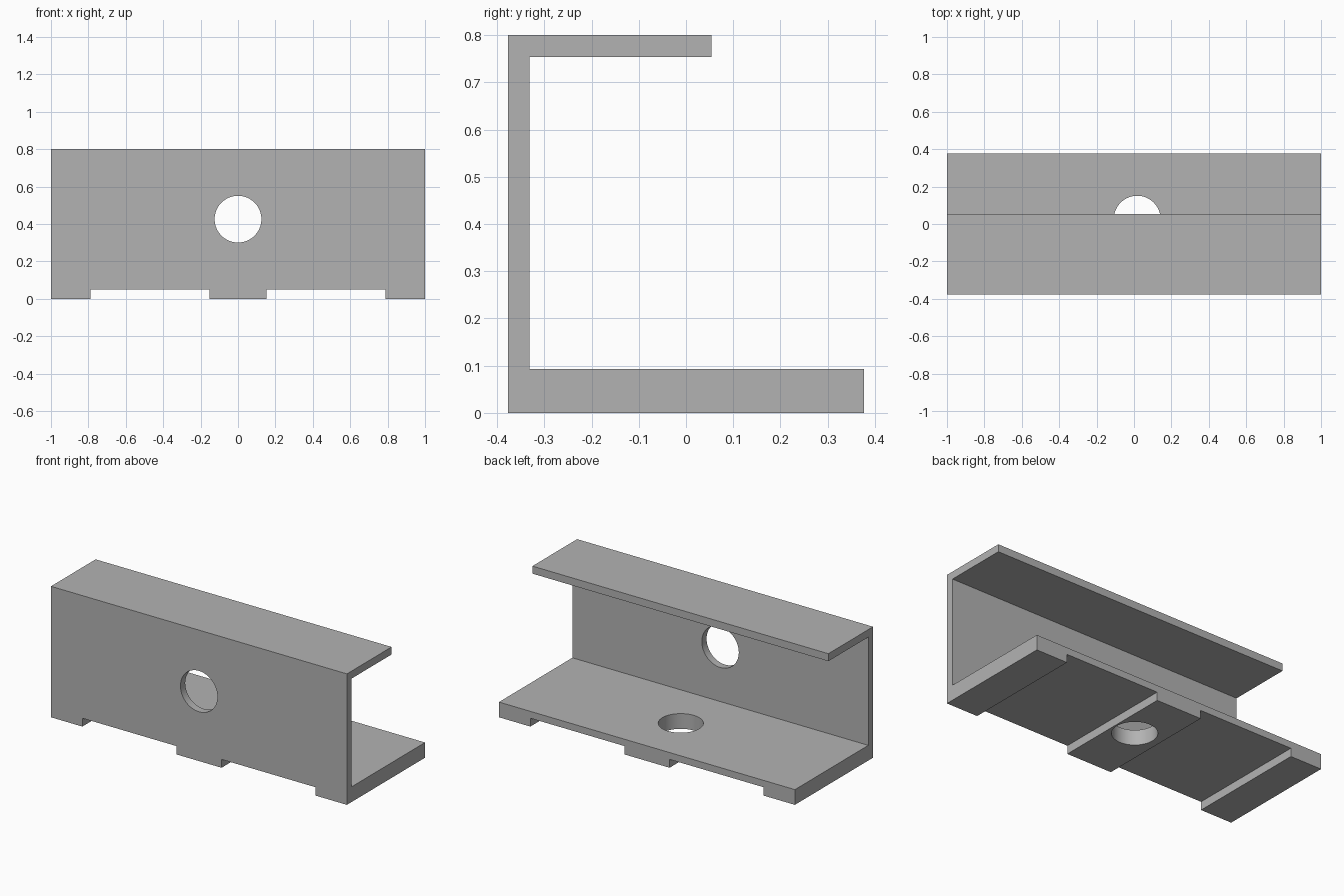
import bpy, bmesh, math
from mathutils import Matrix

cube = bpy.data.objects.get("Cube")
if cube:
    bpy.data.objects.remove(cube, do_unlink=True)

grey = bpy.data.materials.new("plain_grey")
grey.use_nodes = True
colour = (0.45, 0.45, 0.45, 1)
grey.diffuse_color = colour
grey.node_tree.nodes["Principled BSDF"].inputs["Base Color"].default_value = colour


def add_object(name, bm):
    bmesh.ops.recalc_face_normals(bm, faces=bm.faces)
    mesh = bpy.data.meshes.new(name)
    bm.to_mesh(mesh)
    bm.free()
    mesh.materials.append(grey)
    obj = bpy.data.objects.new(name, mesh)
    bpy.context.collection.objects.link(obj)
    return obj


def box_cutter(name, x0, x1, y0, y1, z0, z1):
    bm = bmesh.new()
    bmesh.ops.create_cube(bm, size=1)
    size = Matrix.Diagonal((x1 - x0, y1 - y0, z1 - z0, 1))
    centre = Matrix.Translation(((x0 + x1) / 2, (y0 + y1) / 2, (z0 + z1) / 2))
    bm.transform(centre @ size)
    return add_object(name, bm)


def round_cutter(name, centre, turn):
    bm = bmesh.new()
    bmesh.ops.create_cone(bm, cap_ends=True, segments=64, radius1=0.125,
                          radius2=0.125, depth=0.3)
    bm.transform(Matrix.Translation(centre) @ Matrix.Rotation(turn, 4, "X"))
    return add_object(name, bm)


# Channel: C-shaped profile extruded along x
front, back, lip, wall = -0.377, 0.377, 0.054, 0.046
base_top, height = 0.093, 0.8
profile = [(front, 0), (back, 0), (back, base_top), (front + wall, base_top),
           (front + wall, height - wall), (lip, height - wall),
           (lip, height), (front, height)]
bm = bmesh.new()
face = bm.faces.new([bm.verts.new((-1, y, z)) for y, z in profile])
extruded = bmesh.ops.extrude_face_region(bm, geom=[face])["geom"]
bmesh.ops.translate(bm, vec=(2, 0, 0),
                    verts=[v for v in extruded if isinstance(v, bmesh.types.BMVert)])
channel = add_object("channel_bracket", bm)

# Grooves under the base, and round holes in the wall and base
cutters = [
    box_cutter("right_groove_cutter", -0.788, -0.153, -0.6, 0.6, -0.1, 0.051),
    box_cutter("left_groove_cutter", 0.153, 0.788, -0.6, 0.6, -0.1, 0.051),
    round_cutter("wall_hole_cutter", (0, front, 0.426), math.pi / 2),
    round_cutter("base_hole_cutter", (0.017, 0.026, 0.05), 0),
]
for cutter in cutters:
    cut = channel.modifiers.new(cutter.name, "BOOLEAN")
    cut.operation = "DIFFERENCE"
    cut.solver = "EXACT"
    cut.object = cutter

# Apply the cuts and discard the helpers
bpy.context.view_layer.update()
graph = bpy.context.evaluated_depsgraph_get()
channel.modifiers.update() if hasattr(channel.modifiers, "update") else None
result = bpy.data.meshes.new_from_object(channel.evaluated_get(graph))
channel.modifiers.clear()
channel.data = result
for cutter in cutters:
    bpy.data.objects.remove(cutter, do_unlink=True)

# Smooth hole walls with crisp edges
bpy.ops.object.select_all(action="DESELECT")
channel.select_set(True)
bpy.context.view_layer.objects.active = channel
bpy.ops.object.shade_smooth_by_angle(angle=math.radians(30))
